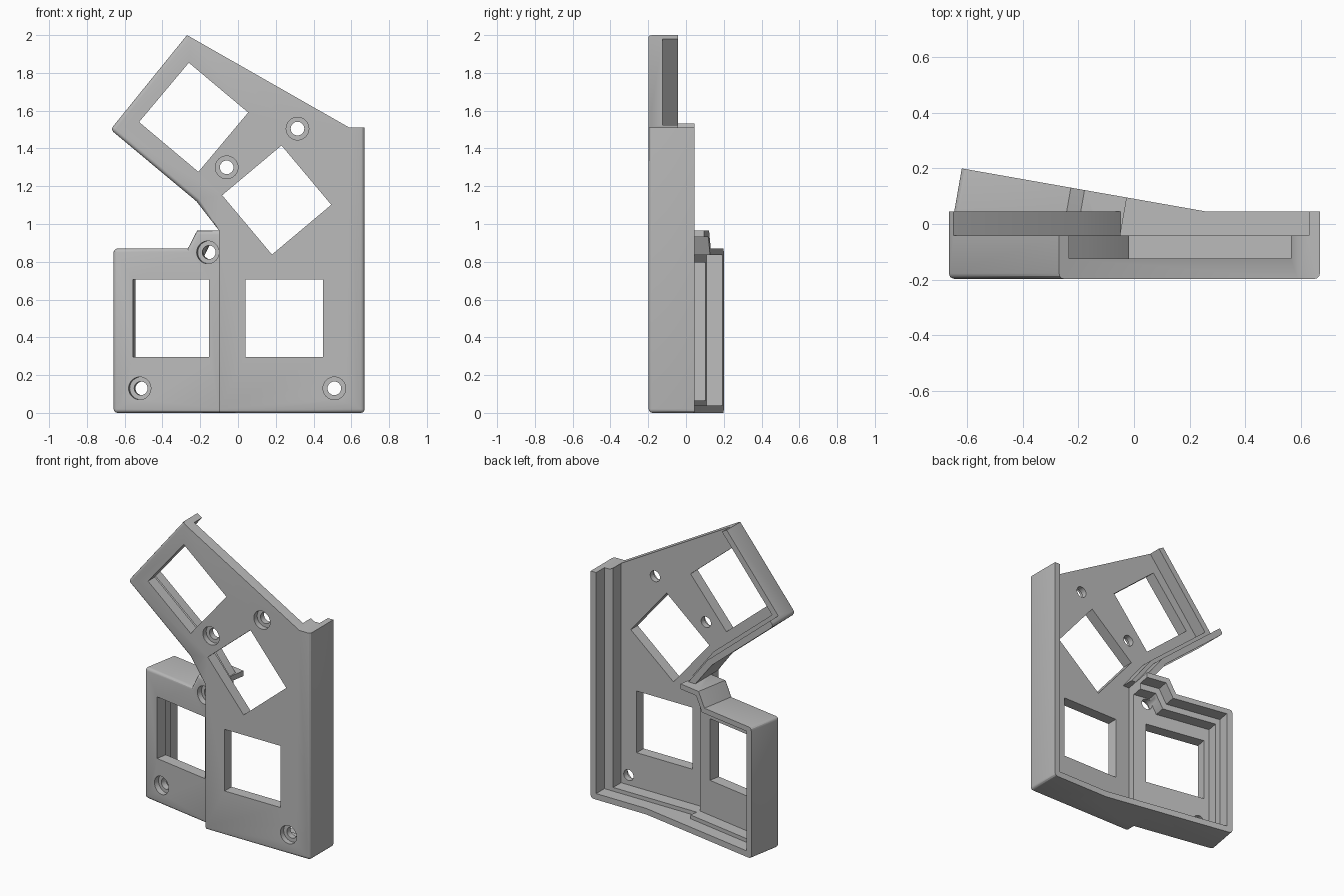
import bpy, bmesh, math
from mathutils import Vector, Matrix
from mathutils.geometry import intersect_line_line_2d  # noqa: F401

if "Cube" in bpy.data.objects:
    bpy.data.objects.remove(bpy.data.objects["Cube"])

grey = bpy.data.materials.new("light grey plastic")
grey.use_nodes = True
grey.diffuse_color = (0.5, 0.5, 0.5, 1)
grey.node_tree.nodes["Principled BSDF"].inputs["Base Color"].default_value = (0.5, 0.5, 0.5, 1)

TILT = Matrix.Translation((0.26, 0.045, 0)) @ Matrix.Rotation(math.radians(-10), 4, 'Z')
FLAT = Matrix.Identity(4)


def prism(name, outline, y0, y1, frame, front=(), corners=(), radius=0.02):
    """Extrude an x-z outline from y0 to y1, rounding chosen front edges and corners."""
    bm = bmesh.new()
    a = [bm.verts.new((x, y0, z)) for x, z in outline]
    b = [bm.verts.new((x, y1, z)) for x, z in outline]
    n = len(a)
    bm.faces.new(a)
    bm.faces.new(b[::-1])
    for i in range(n):
        j = (i + 1) % n
        bm.faces.new((a[i], b[i], b[j], a[j]))
    bmesh.ops.recalc_face_normals(bm, faces=bm.faces)
    edges = [bm.edges.get((a[i], a[(i + 1) % n])) for i in front]
    edges += [bm.edges.get((a[i], b[i])) for i in corners]
    if edges:
        bmesh.ops.bevel(bm, geom=edges, offset=radius, segments=3, profile=0.5, affect='EDGES')
    bm.transform(frame)
    mesh = bpy.data.meshes.new(name)
    bm.to_mesh(mesh)
    bm.free()
    mesh.materials.append(grey)
    ob = bpy.data.objects.new(name, mesh)
    bpy.context.collection.objects.link(ob)
    return ob


def inset(outline, dists):
    """Move each edge of a counter-clockwise outline inward by its own distance."""
    n = len(outline)
    pts = [Vector(p) for p in outline]
    lines = []
    for i in range(n):
        d = (pts[(i + 1) % n] - pts[i]).normalized()
        lines.append((pts[i] + Vector((-d.y, d.x)) * dists[i], d))
    out = []
    for i in range(n):
        (p, d), (q, e) = lines[i - 1], lines[i]
        t = (q - p).cross(e) / d.cross(e)
        out.append(tuple(p + d * t))
    return out


def combine(body, tool, operation):
    """Apply a boolean and discard the tool."""
    mod = body.modifiers.new("join", 'BOOLEAN')
    mod.operation, mod.solver, mod.object = operation, 'EXACT', tool
    bpy.context.view_layer.objects.active = body
    bpy.ops.object.modifier_apply(modifier=mod.name)
    bpy.data.objects.remove(tool)


def cut(body, outline, y0, y1, frame):
    combine(body, prism("cutter", outline, y0, y1, frame), 'DIFFERENCE')


def circle(x, z, r, n=32):
    return [(x + r * math.cos(k * math.tau / n), z + r * math.sin(k * math.tau / n)) for k in range(n)]


def square(x, z, angle=0, side=0.41):
    r = side / math.sqrt(2)
    turns = [math.radians(angle + 45 + 90 * k) for k in range(4)]
    return [(x + r * math.cos(t), z + r * math.sin(t)) for t in turns]


def openings(body, squares, screws, y, frame):
    """Switch windows and counterbored screw holes through the face plate."""
    for s in squares:
        cut(body, square(*s), y - 0.1, y + 0.13, frame)
    for x, z in screws:
        cut(body, circle(x, z, 0.06), y - 0.1, y + 0.035, frame)
        cut(body, circle(x, z, 0.036), y - 0.1, y + 0.13, frame)


# Main shell: face plate with angled wing, stepped rim, open sloping top
FRONT = -0.198
outline = [(-0.1, 0), (0.67, 0), (0.67, 1.51), (0.59, 1.51), (-0.27, 2),
           (-0.675, 1.5), (-0.22, 1.12), (-0.1, 0.965)]
main = prism("main_shell", outline, FRONT, 0.045, FLAT, front=(0, 1, 4, 5, 6), corners=(1, 5))
room = [(-0.4, 0), (0.67, 0), (0.67, 1.47), (-0.27, 2), (-0.675, 1.5),
        (-0.22, 1.12), (-0.1, 0.965), (-0.4, 0.965)]
cut(main, inset(room, [0.04, 0.04, -0.3, -0.3, 0.04, 0.04, 0, 0]), -0.042, 0.3, FLAT)
cut(main, inset(room, [0.065, 0.105, -0.3, 0.04, 0.065, 0.065, 0, 0]), -0.125, 0.3, FLAT)
openings(main, [(0.245, 0.5), (-0.235, 1.565, 50), (0.205, 1.127, 40)],
         [(0.51, 0.13), (-0.06, 1.3), (0.315, 1.505)], FRONT, FLAT)

# Side shell: tilted half with a raised tab at its top
side_outline = [(-0.894, 0), (-0.29, 0), (-0.29, 0.965), (-0.445, 0.965),
                (-0.495, 0.87), (-0.894, 0.87)]
side = prism("side_shell", side_outline, -0.24, 0, TILT, front=(0, 2, 3, 4, 5), corners=(0, 5))
cut(side, inset(side_outline, [0.04, -0.3, 0.035, 0.035, 0.035, 0.04]), -0.085, 0.2, TILT)
cut(side, inset(side_outline, [0.065, -0.3, 0.075, 0.075, 0.075, 0.07]), -0.165, 0.2, TILT)
openings(side, [(-0.582, 0.502)], [(-0.75, 0.13), (-0.384, 0.85)], -0.24, TILT)

# Bottom rim wedge that carries the slope across to the main shell
wedge = prism("bottom_rim_wedge", [(-0.31, 0), (0, 0), (0, 0.04), (-0.31, 0.04)], -0.08, 0, TILT)

# Join into one case
combine(main, side, 'UNION')
combine(main, wedge, 'UNION')
main.name = "case_shell"
bpy.ops.object.select_all(action='DESELECT')
main.select_set(True)
bpy.context.view_layer.objects.active = main
bpy.ops.object.shade_smooth_by_angle(angle=math.radians(30))
